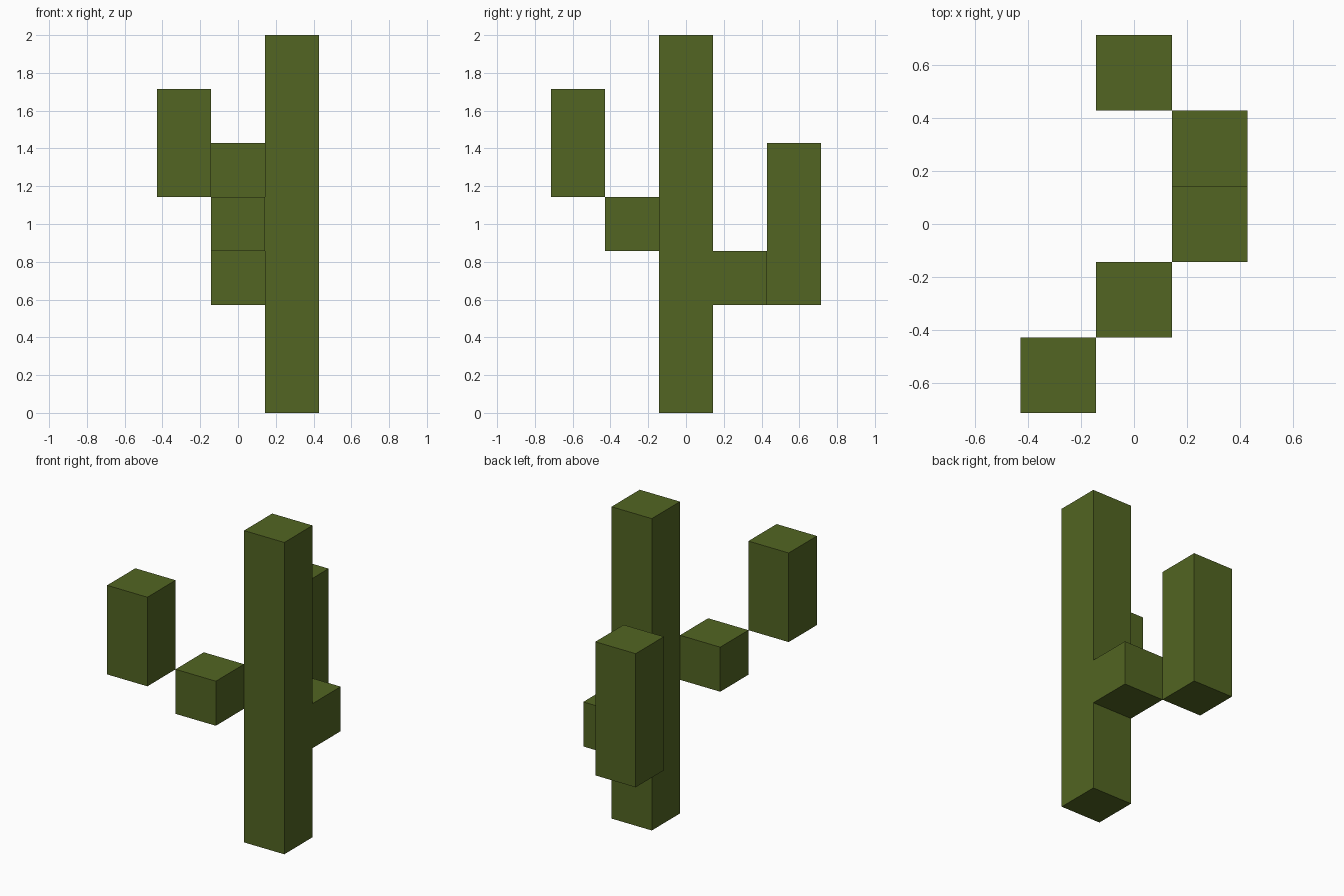
import bpy
import bmesh
from mathutils import Vector

default = bpy.data.objects.get("Cube")
if default:
    bpy.data.objects.remove(default, do_unlink=True)

U = 2 / 7  # one block: the trunk is seven blocks tall

green = bpy.data.materials.new("cactus green")
green.use_nodes = True
color = (0.085, 0.130, 0.016, 1)
green.diffuse_color = color
green.node_tree.nodes["Principled BSDF"].inputs["Base Color"].default_value = color


def extruded(name, profile, x0):
    """Extrude a (y, z) profile one block along x, measured in blocks."""
    bm = bmesh.new()
    face = bm.faces.new([bm.verts.new(Vector((x0, y, z)) * U) for y, z in profile])
    side = bmesh.ops.extrude_face_region(bm, geom=[face], use_keep_orig=True)
    verts = [g for g in side["geom"] if isinstance(g, bmesh.types.BMVert)]
    bmesh.ops.translate(bm, verts=verts, vec=(U, 0, 0))
    bmesh.ops.recalc_face_normals(bm, faces=bm.faces[:])
    mesh = bpy.data.meshes.new(name)
    bm.to_mesh(mesh)
    bm.free()
    mesh.materials.append(green)
    obj = bpy.data.objects.new(name, mesh)
    bpy.context.collection.objects.link(obj)
    return obj


def block(name, x0, y0, z0, height):
    """Square column, one block wide and deep."""
    top = z0 + height
    return extruded(name, [(y0, z0), (y0 + 1, z0), (y0 + 1, top), (y0, top)], x0)


# Trunk with the rear arm's elbow growing out of its back
extruded("trunk", [(-0.5, 0), (0.5, 0), (0.5, 2), (1.5, 2),
                   (1.5, 3), (0.5, 3), (0.5, 7), (-0.5, 7)], 0.5)

# Rear arm, touching the elbow along an edge
block("rear_arm", -0.5, 1.5, 2, 3)

# Front arm, stepping out diagonally
block("front_elbow", -0.5, -1.5, 3, 1)
block("front_arm", -1.5, -2.5, 4, 2)
